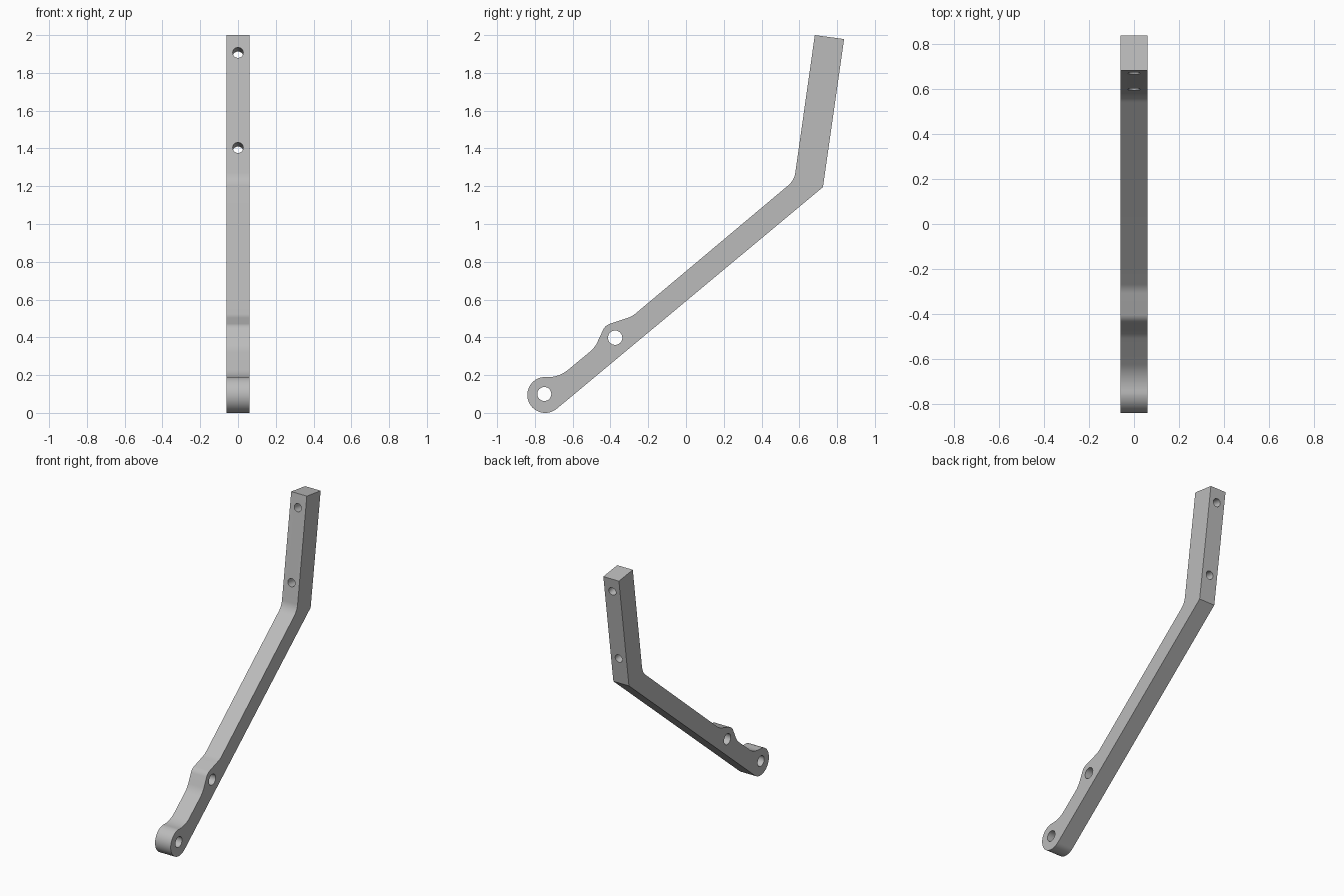
import bpy, bmesh, math
from mathutils import Vector, Matrix

cube = bpy.data.objects.get("Cube")
if cube:
    bpy.data.objects.remove(cube, do_unlink=True)

HALF_WIDTH = 0.061

grey = bpy.data.materials.new("light grey")
grey.use_nodes = True
colour = (0.5, 0.5, 0.5, 1)
grey.diffuse_color = colour
grey.node_tree.nodes["Principled BSDF"].inputs["Base Color"].default_value = colour


def fillet(prev, corner, nxt, radius, steps=10):
    """Points of a tangent arc replacing a corner."""
    a, b = (prev - corner).normalized(), (nxt - corner).normalized()
    half = a.angle(b) / 2
    start = corner + a * radius / math.tan(half)
    end = corner + b * radius / math.tan(half)
    centre = corner + (a + b).normalized() * radius / math.sin(half)
    u, v = start - centre, end - centre
    sweep = u.angle(v)
    return [centre + (u * math.sin((1 - i / steps) * sweep) + v * math.sin(i / steps * sweep))
            / math.sin(sweep) for i in range(steps + 1)]


# Side profile (y, z, corner radius), from the heel bend to the pivot end
corners = [(0.725, 1.195, 0), (0.837, 1.979, 0), (0.682, 2.0, 0),
           (0.573, 1.231, 0.11), (-0.285, 0.511, 0.12), (-0.428, 0.463, 0.06),
           (-0.483, 0.345, 0.15), (-0.675, 0.186, 0.17)]
eye = Vector((-0.745, 0.095))
eye_arc = [eye + 0.095 * Vector((math.cos(t), math.sin(t)))
           for t in (math.radians(95 + 215 * i / 40) for i in range(41))]

path = [Vector(c[:2]) for c in corners] + [eye_arc[0]]
profile = []
for i, (y, z, r) in enumerate(corners):
    profile += fillet(path[i - 1], path[i], path[i + 1], r) if r else [path[i]]
profile += eye_arc

# Extruded arm
bm = bmesh.new()
face = bm.faces.new([bm.verts.new((-HALF_WIDTH, p.x, p.y)) for p in profile])
ext = bmesh.ops.extrude_face_region(bm, geom=[face])
bmesh.ops.translate(bm, vec=(2 * HALF_WIDTH, 0, 0),
                    verts=[v for v in ext["geom"] if isinstance(v, bmesh.types.BMVert)])
bmesh.ops.recalc_face_normals(bm, faces=bm.faces)
mesh = bpy.data.meshes.new("bracket_arm")
bm.to_mesh(mesh)
bm.free()
mesh.materials.append(grey)
arm = bpy.data.objects.new("bracket_arm", mesh)
bpy.context.collection.objects.link(arm)


def drill(name, location, axis, radius):
    """Cut a round through hole along an axis."""
    bm = bmesh.new()
    turn = Vector(axis).to_track_quat('Z', 'Y').to_matrix().to_4x4()
    bmesh.ops.create_cone(bm, cap_ends=True, segments=32, radius1=radius, radius2=radius,
                          depth=0.5, matrix=Matrix.Translation(location) @ turn)
    data = bpy.data.meshes.new(name)
    bm.to_mesh(data)
    bm.free()
    data.materials.append(grey)
    cutter = bpy.data.objects.new(name, data)
    bpy.context.collection.objects.link(cutter)
    mod = arm.modifiers.new(name, 'BOOLEAN')
    mod.operation, mod.solver, mod.object = 'DIFFERENCE', 'EXACT', cutter
    bpy.context.view_layer.objects.active = arm
    bpy.ops.object.modifier_apply(modifier=name)
    bpy.data.objects.remove(cutter, do_unlink=True)


# Pivot holes across the arm, screw holes through the upright
drill("pivot_hole", (0, -0.75, 0.1), (1, 0, 0), 0.037)
drill("link_hole", (0, -0.375, 0.398), (1, 0, 0), 0.038)
for z in (1.907, 1.404):
    drill("screw_hole", (0, 0.682 - 0.142 * (2 - z), z), (0, 0.99, -0.14), 0.028)

bpy.ops.object.select_all(action='DESELECT')
arm.select_set(True)
bpy.context.view_layer.objects.active = arm
bpy.ops.object.shade_smooth_by_angle(angle=math.radians(30))
